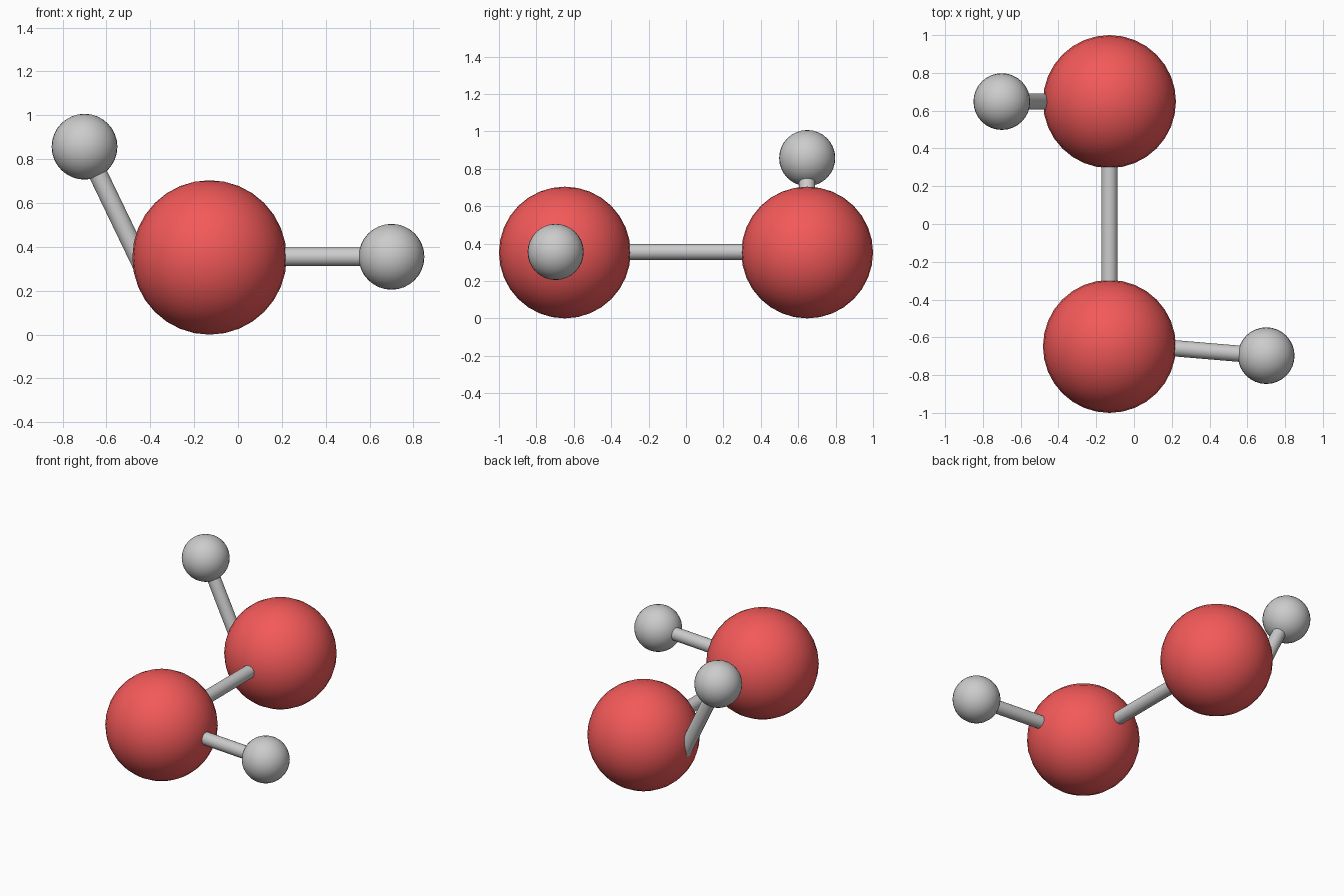
import bpy
from mathutils import Vector

if "Cube" in bpy.data.objects:
    bpy.data.objects.remove(bpy.data.objects["Cube"])

red = bpy.data.materials.new("red")
red.diffuse_color = (0.9, 0.1, 0.1, 1)
red.use_nodes = True
red.node_tree.nodes["Principled BSDF"].inputs["Base Color"].default_value = red.diffuse_color


def ball(name, centre, radius, material=None):
    bpy.ops.mesh.primitive_uv_sphere_add(segments=32, ring_count=16,
                                         radius=radius, location=centre)
    ob = bpy.context.object
    ob.name = name
    bpy.ops.object.shade_smooth()
    if material:
        ob.data.materials.append(material)


def rod(name, start, end, radius=0.043):
    a, b = Vector(start), Vector(end)
    d = b - a
    bpy.ops.mesh.primitive_cylinder_add(vertices=32, radius=radius, depth=d.length,
                                        location=(a + b) / 2)
    ob = bpy.context.object
    ob.name = name
    ob.rotation_euler = d.to_track_quat('Z', 'Y').to_euler()
    bpy.ops.object.shade_smooth_by_angle()


# Large red atoms
ball("front_large_atom", (-0.13, -0.648, 0.352), 0.352, red)
ball("back_large_atom", (-0.13, 0.648, 0.352), 0.352, red)

# Small grey atoms
ball("front_small_atom", (0.70, -0.697, 0.355), 0.15)
ball("back_small_atom", (-0.70, 0.648, 0.857), 0.15)

# Connecting rods
rod("centre_bond", (-0.13, -0.45, 0.355), (-0.13, 0.45, 0.355))
rod("front_bond", (0.0, -0.64, 0.355), (0.68, -0.697, 0.355))
rod("back_bond", (-0.43, 0.648, 0.30), (-0.69, 0.648, 0.84))
